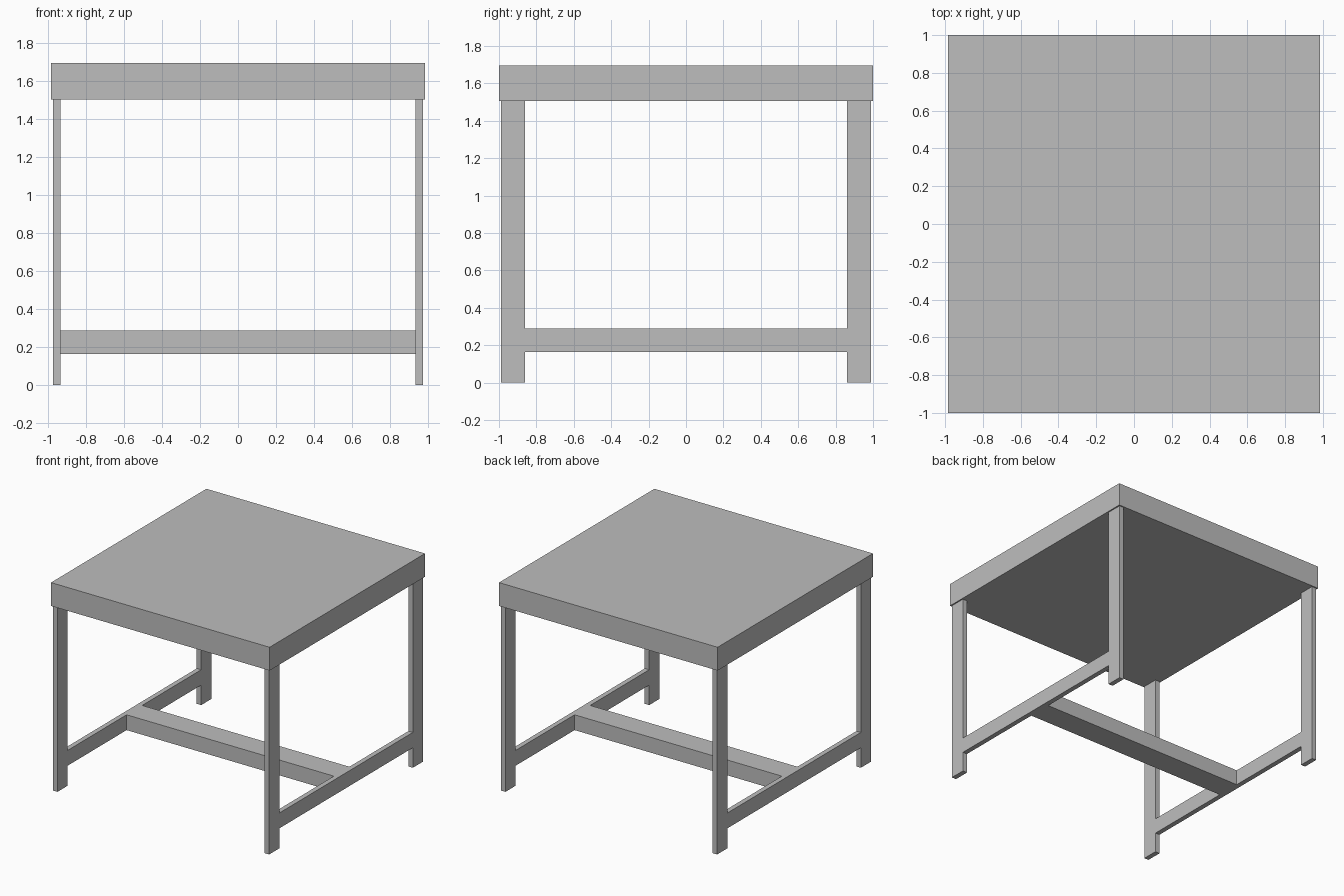
import bpy, bmesh

if "Cube" in bpy.data.objects:
    bpy.data.objects.remove(bpy.data.objects["Cube"])

grey = bpy.data.materials.new("light grey")
grey.diffuse_color = (0.515, 0.515, 0.515, 1)
grey.use_nodes = True
grey.node_tree.nodes["Principled BSDF"].inputs["Base Color"].default_value = grey.diffuse_color


def add_object(name, bm):
    bmesh.ops.recalc_face_normals(bm, faces=bm.faces)
    mesh = bpy.data.meshes.new(name)
    bm.to_mesh(mesh)
    bm.free()
    mesh.materials.append(grey)
    obj = bpy.data.objects.new(name, mesh)
    bpy.context.collection.objects.link(obj)


def box(name, x, y, z0, z1):
    """Box centred on x = y = 0, given half sizes and heights."""
    bm = bmesh.new()
    bmesh.ops.create_cube(bm, size=1)
    for v in bm.verts:
        v.co = (v.co.x * 2 * x, v.co.y * 2 * y, z1 if v.co.z > 0 else z0)
    add_object(name, bm)


def side_frame(name, x0, x1):
    """H-shaped pair of legs with a low rail, extruded along x."""
    out, inn, top, r0, r1 = 0.99, 0.86, 1.505, 0.163, 0.288
    half = [(inn, r0), (inn, 0), (out, 0), (out, top), (inn, top), (inn, r1)]
    profile = half + [(-y, z) for y, z in reversed(half)]
    bm = bmesh.new()
    face = bm.faces.new([bm.verts.new((x0, y, z)) for y, z in profile])
    new = bmesh.ops.extrude_face_region(bm, geom=[face])["geom"]
    bmesh.ops.translate(bm, vec=(x1 - x0, 0, 0),
                        verts=[g for g in new if isinstance(g, bmesh.types.BMVert)])
    add_object(name, bm)


# Thick slab top
box("table_top", 0.985, 1.0, 1.505, 1.695)

# Leg frames on both sides
side_frame("left_leg_frame", -0.974, -0.934)
side_frame("right_leg_frame", 0.934, 0.974)

# Wide beam joining the two low rails
box("cross_beam", 0.934, 0.1, 0.163, 0.288)
